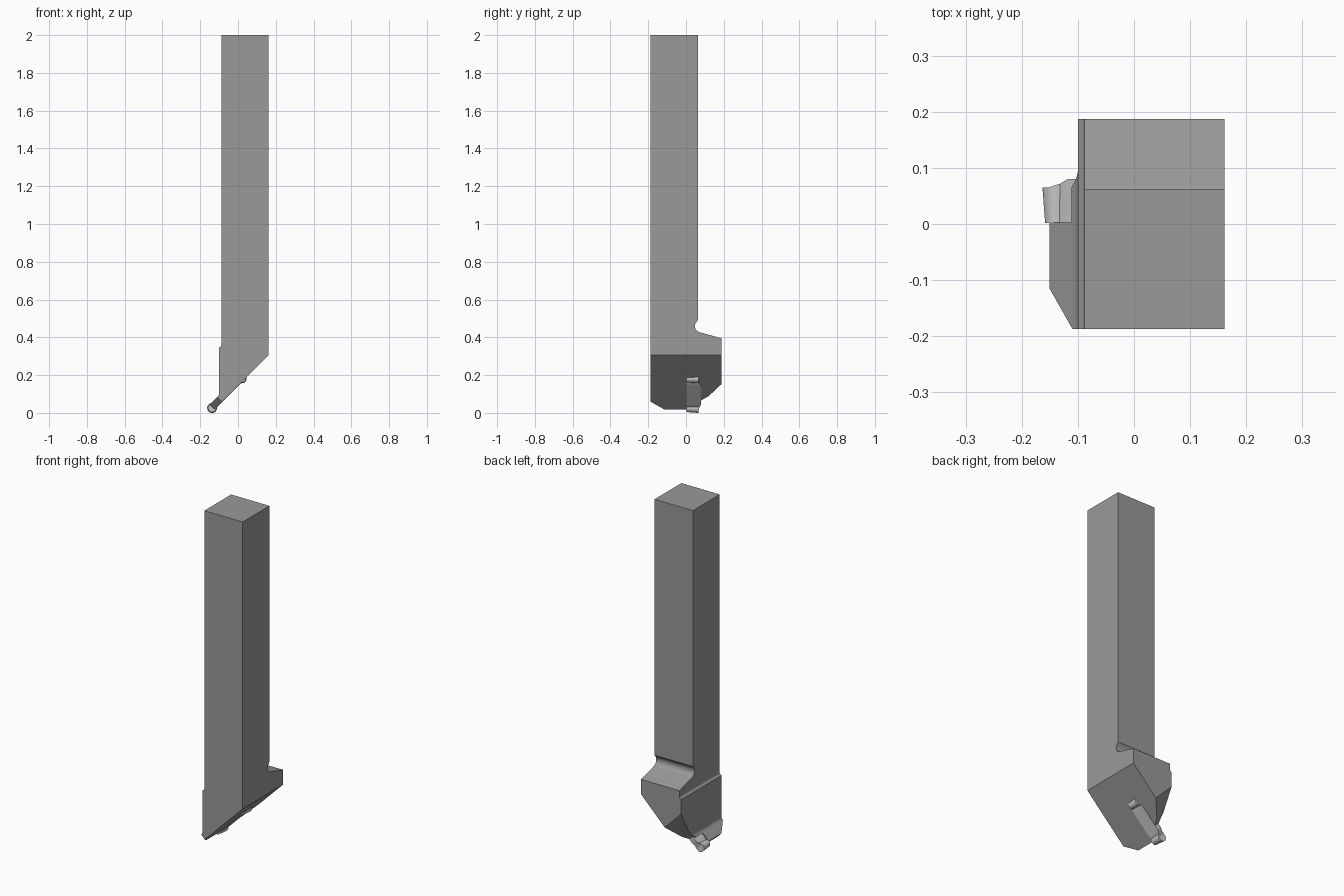
import bpy, bmesh, math

if "Cube" in bpy.data.objects:
    bpy.data.objects.remove(bpy.data.objects["Cube"])


def make_object(name, bm):
    bmesh.ops.remove_doubles(bm, verts=bm.verts[:], dist=1e-6)
    bmesh.ops.recalc_face_normals(bm, faces=bm.faces[:])
    mesh = bpy.data.meshes.new(name)
    bm.to_mesh(mesh)
    bm.free()
    obj = bpy.data.objects.new(name, mesh)
    bpy.context.collection.objects.link(obj)
    return obj


def prism(name, profile, place, c0, c1):
    """Extrude a 2D profile; place(a, b, c) maps it into space."""
    bm = bmesh.new()
    r0 = [bm.verts.new(place(a, b, c0)) for a, b in profile]
    r1 = [bm.verts.new(place(a, b, c1)) for a, b in profile]
    n = len(profile)
    bm.faces.new(r0)
    bm.faces.new(r1[::-1])
    for i in range(n):
        j = (i + 1) % n
        bm.faces.new((r0[i], r0[j], r1[j], r1[i]))
    return make_object(name, bm)


def arc(cx, cy, r, a0, a1, n=8):
    return [(cx + r * math.cos(math.radians(a0 + (a1 - a0) * i / n)),
             cy + r * math.sin(math.radians(a0 + (a1 - a0) * i / n)))
            for i in range(n + 1)]


def activate(obj):
    bpy.ops.object.select_all(action='DESELECT')
    obj.select_set(True)
    bpy.context.view_layer.objects.active = obj


def intersect(obj, other):
    mod = obj.modifiers.new("shape", 'BOOLEAN')
    mod.operation = 'INTERSECT'
    mod.solver = 'EXACT'
    mod.object = other
    activate(obj)
    bpy.ops.object.modifier_apply(modifier=mod.name)
    bpy.data.objects.remove(other, do_unlink=True)


def paint(obj, name, value):
    mat = bpy.data.materials.new(name)
    mat.diffuse_color = (value, value, value, 1)
    mat.use_nodes = True
    mat.node_tree.nodes["Principled BSDF"].inputs["Base Color"].default_value = mat.diffuse_color
    obj.data.materials.clear()
    obj.data.materials.append(mat)


# Holder seen from the front: shank, small step, slanted underside, neck
front = [(-0.0885, 2), (0.1615, 2), (0.1615, 0.306), (-0.30, -0.1555),
         (-0.30, -0.107)]
front += arc(-0.13, 0.1055, 0.03, -45, 0, 6)
front += [(-0.10, 0.345)] + arc(-0.1005, 0.36, 0.012, -60, 0, 4)
holder = prism("tool_holder", front, lambda a, b, c: (a, c, b), -0.3, 0.3)

# Holder seen from the side: shank with relief groove above the wide head
side = [(-0.1875, -0.3), (0.1875, -0.3), (0.1875, 0.395)]
side += arc(0.08, 0.459, 0.033, 255, 145, 10)
side += [(0.0625, 0.49), (0.0625, 2.1), (-0.1875, 2.1)]
side_block = prism("side_shape", side, lambda a, b, c: (c, a, b), -0.5, 0.5)
intersect(holder, side_block)

# Head outline seen square to the slanted blade
nose = [(-0.25, 0.045), (-0.115, -0.108), (0.003, -0.108), (0.003, -0.03),
        (0.065, -0.03), (0.12, 0.033), (0.1875, 0.160), (0.25, 0.29),
        (0.25, 3), (-0.25, 3)]
nose_block = prism("nose_shape", nose,
                   lambda a, b, c: (b / 2 + c, a, b / 2 - c), -1.6, 1.0)
intersect(holder, nose_block)
activate(holder)
bpy.ops.object.shade_smooth_by_angle(angle=math.radians(22))
paint(holder, "dark_steel", 0.32)


# Double-ended cutting insert: rounded ends joined by a thinner web
def top_height(s):
    return 0.065 if s > 0.105 else min(0.08, 0.065 + (0.105 - s) * 0.42)


stations = []          # (top s, top half width, bottom s, bottom half width)
for i in range(16):
    a = math.radians(146 * i / 15)
    stations.append((0.111 + 0.0262 * math.cos(a), 0.0262 * math.sin(a),
                     0.111 + 0.0215 * math.cos(a), 0.0215 * math.sin(a)))
stations += [(s, 0.0152, s, 0.0152) for s in (0.078, 0.0693, 0.04)]
stations += [(-s, h, -s2, h2) for s, h, s2, h2 in reversed(stations)]

R = math.sqrt(0.5)
bm = bmesh.new()
rings = []
for s, h, s2, h2 in stations:
    y = top_height(abs(s))
    ring = []
    for u, t, v in ((s, -h, y), (s, h, y), (s2, h2, 0.002), (s2, -h2, 0.002)):
        ring.append(bm.verts.new((-0.0585 + (u - t) * R, v,
                                  0.1045 + (u + t) * R)))
    rings.append(ring)
for p, q in zip(rings, rings[1:]):
    for k in range(4):
        m = (k + 1) % 4
        bm.faces.new((p[k], p[m], q[m], q[k]))
insert = make_object("cutting_insert", bm)
activate(insert)
bpy.ops.object.shade_smooth_by_angle(angle=math.radians(30))
paint(insert, "light_carbide", 0.75)
